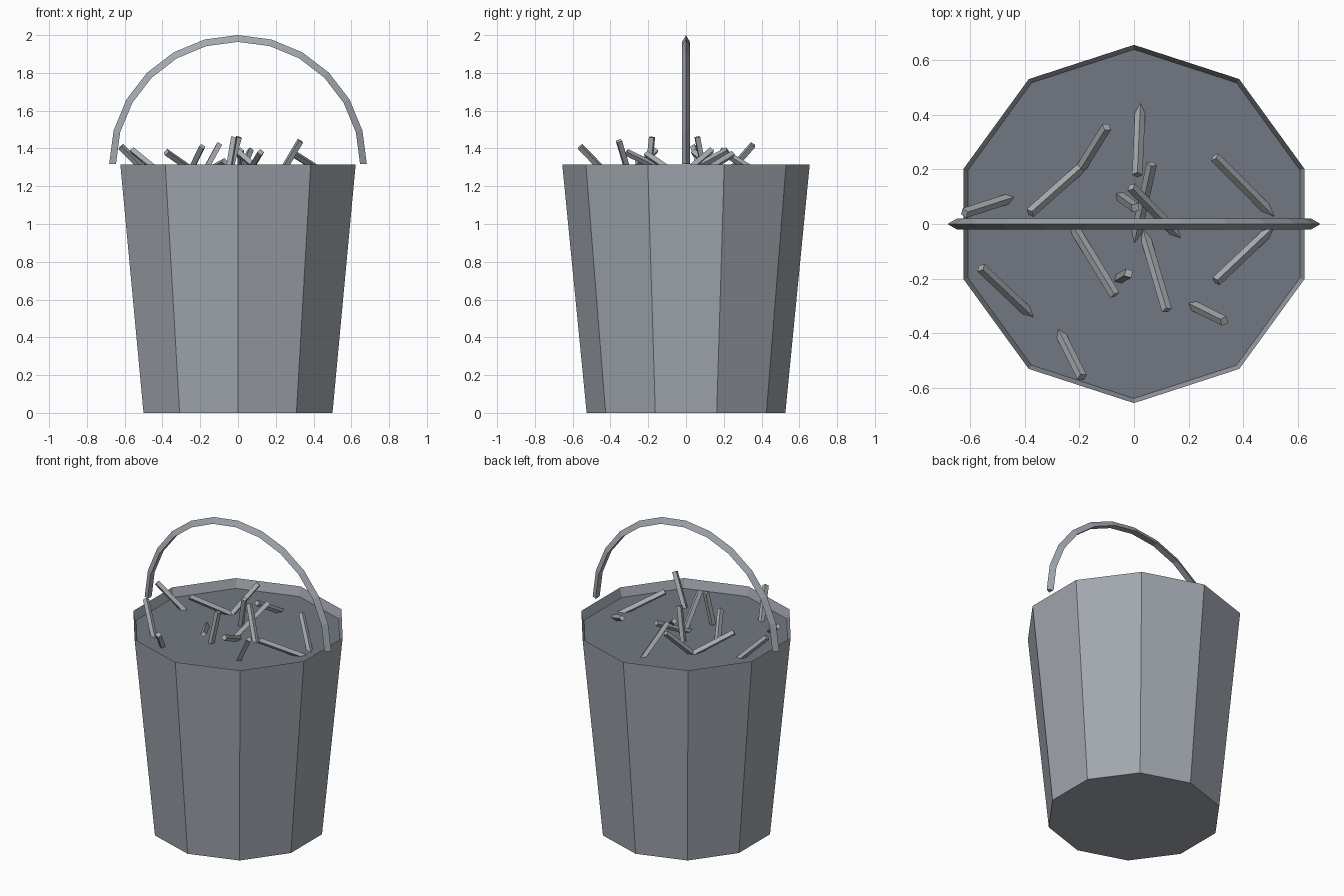
import bpy, bmesh, math
from mathutils import Vector

if "Cube" in bpy.data.objects:
    bpy.data.objects.remove(bpy.data.objects["Cube"])


def make_material(name, color):
    mat = bpy.data.materials.new(name)
    mat.diffuse_color = (*color, 1)
    mat.use_nodes = True
    mat.node_tree.nodes["Principled BSDF"].inputs["Base Color"].default_value = mat.diffuse_color
    return mat


STEEL = make_material("steel", (0.36, 0.39, 0.43))
DARK = make_material("dark_filling", (0.17, 0.19, 0.225))
NAIL = make_material("nail_steel", (0.40, 0.42, 0.44))


def make_object(name, bm, *materials):
    bmesh.ops.recalc_face_normals(bm, faces=bm.faces)
    mesh = bpy.data.meshes.new(name)
    bm.to_mesh(mesh)
    bm.free()
    for mat in materials:
        mesh.materials.append(mat)
    obj = bpy.data.objects.new(name, mesh)
    bpy.context.collection.objects.link(obj)
    return obj


def bridge(bm, a, b):
    n = len(a)
    for i in range(n):
        j = (i + 1) % n
        bm.faces.new((a[i], a[j], b[j], b[i]))


# Ten-sided bucket: bottom, tapered wall, thin lip and the filled surface inside
SIDES = 10
FILL_Z = 1.255
bm = bmesh.new()
rings = []
for radius, z in [(0.526, 0), (0.655, 1.315), (0.638, FILL_Z)]:
    rings.append([bm.verts.new((radius * math.cos(math.pi / 2 + math.tau * i / SIDES),
                                radius * math.sin(math.pi / 2 + math.tau * i / SIDES), z))
                  for i in range(SIDES)])
for lower, upper in zip(rings, rings[1:]):
    bridge(bm, lower, upper)
bm.faces.new(rings[0])
bm.faces.new(rings[-1]).material_index = 1
make_object("bucket", bm, STEEL, DARK)

# Handle: triangular bar swept through a half circle, ridge facing outwards
bm = bmesh.new()
sections = []
for i in range(13):
    a = math.pi * i / 12
    sections.append([bm.verts.new((r * math.cos(a), y, 1.318 + r * math.sin(a)))
                     for r, y in [(0.682, 0), (0.646, 0.021), (0.646, -0.021)]])
for s, t in zip(sections, sections[1:]):
    bridge(bm, s, t)
bm.faces.new(sections[0])
bm.faces.new(sections[-1])
make_object("handle", bm, STEEL)

# Loose nails poking out of the filling: (foot x, foot y, tip x, tip y, tip z)
nails = [
    (-0.465, 0.09, -0.62, 0.04, 1.41), (-0.395, -0.315, -0.56, -0.16, 1.39),
    (-0.265, -0.41, -0.19, -0.56, 1.41), (-0.20, 0.20, -0.38, 0.04, 1.38),
    (-0.19, 0.21, -0.10, 0.355, 1.42), (0.022, 0.405, 0.012, 0.18, 1.39),
    (-0.21, -0.03, -0.07, -0.26, 1.33), (0.045, -0.06, 0.12, -0.315, 1.38),
    (0.22, -0.30, 0.33, -0.355, 1.44), (-0.055, -0.20, -0.02, -0.18, 1.46),
    (0.48, 0.06, 0.295, 0.245, 1.37), (0.48, -0.04, 0.30, -0.21, 1.37),
    (0.145, -0.025, -0.01, 0.135, 1.39), (0.01, -0.03, 0.065, 0.22, 1.39),
    (-0.05, 0.10, 0.005, 0.06, 1.46),
]
for i, (x0, y0, x1, y1, z1) in enumerate(nails):
    foot, tip = Vector((x0, y0, FILL_Z)), Vector((x1, y1, z1))
    axis = (tip - foot).normalized()
    foot -= axis * 0.05
    bm = bmesh.new()
    bmesh.ops.create_cone(bm, cap_ends=True, segments=4, radius1=0.019,
                          radius2=0.019, depth=(tip - foot).length)
    nail = make_object(f"nail_{i + 1}", bm, NAIL)
    nail.rotation_euler = axis.to_track_quat('Z', 'Y').to_euler()
    nail.location = (foot + tip) / 2
